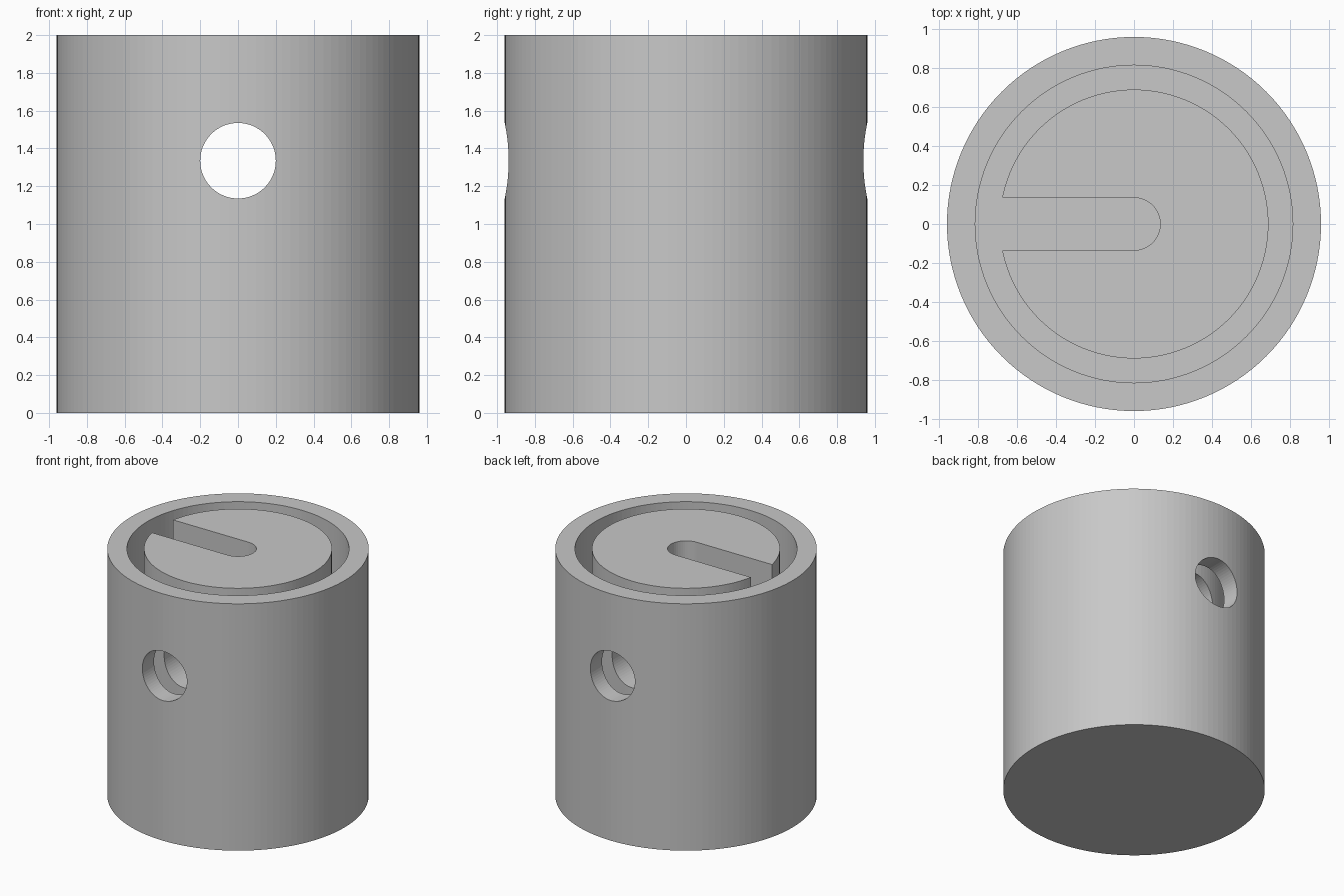
import bpy, bmesh
from math import pi, sin, cos
from mathutils import Matrix, Vector

cube = bpy.data.objects.get("Cube")
if cube:
    bpy.data.objects.remove(cube, do_unlink=True)

HEIGHT, OUTER_R = 2.0, 0.96
WALL_INNER_R, CORE_R = 0.815, 0.69
GROOVE_FLOOR = 0.67
SLOT_HALF, HOLE_R, HOLE_Z = 0.135, 0.2, 1.335
SEGMENTS = 128

grey = bpy.data.materials.new("plain grey")
grey.use_nodes = True
grey.diffuse_color = (0.58, 0.58, 0.58, 1)
grey.node_tree.nodes["Principled BSDF"].inputs["Base Color"].default_value = (0.58, 0.58, 0.58, 1)


def to_object(name, bm):
    bmesh.ops.recalc_face_normals(bm, faces=bm.faces)
    mesh = bpy.data.meshes.new(name)
    bm.to_mesh(mesh)
    bm.free()
    mesh.materials.append(grey)
    obj = bpy.data.objects.new(name, mesh)
    bpy.context.collection.objects.link(obj)
    return obj


def lathe(name, profile):
    """Revolve an (r, z) profile around the z axis."""
    bm = bmesh.new()
    verts = [bm.verts.new((r, 0, z)) for r, z in profile]
    edges = [bm.edges.new(pair) for pair in zip(verts, verts[1:])]
    bmesh.ops.spin(bm, geom=verts + edges, cent=(0, 0, 0), axis=(0, 0, 1),
                   angle=2 * pi, steps=SEGMENTS, use_merge=True)
    bmesh.ops.remove_doubles(bm, verts=bm.verts, dist=0.0001)
    return to_object(name, bm)


def prism(name, outline, z0, z1):
    """Extrude an (x, y) outline upward."""
    bm = bmesh.new()
    face = bm.faces.new([bm.verts.new((x, y, z0)) for x, y in outline])
    top = bmesh.ops.extrude_face_region(bm, geom=[face])["geom"]
    moved = [v for v in top if isinstance(v, bmesh.types.BMVert)]
    bmesh.ops.translate(bm, verts=moved, vec=Vector((0, 0, z1 - z0)))
    return to_object(name, bm)


def cut(target, cutter):
    """Subtract the cutter for good, then remove it."""
    cutter.hide_render = True
    mod = target.modifiers.new("cut", 'BOOLEAN')
    mod.operation, mod.solver, mod.object = 'DIFFERENCE', 'EXACT', cutter
    bpy.context.view_layer.update()
    graph = bpy.context.evaluated_depsgraph_get()
    mesh = bpy.data.meshes.new_from_object(target.evaluated_get(graph))
    target.modifiers.clear()
    target.data = mesh
    bpy.data.objects.remove(cutter, do_unlink=True)


# Solid base, outer wall, ring groove and core in one turned profile
body = lathe("grooved_cylinder", [
    (0, 0), (OUTER_R, 0), (OUTER_R, HEIGHT), (WALL_INNER_R, HEIGHT),
    (WALL_INNER_R, GROOVE_FLOOR), (CORE_R, GROOVE_FLOOR), (CORE_R, HEIGHT), (0, HEIGHT)])

# Round-ended slot from the middle of the core out into the groove
arc = [(SLOT_HALF * sin(pi * i / 24), -SLOT_HALF * cos(pi * i / 24)) for i in range(25)]
outline = arc + [(-0.75, SLOT_HALF), (-0.75, -SLOT_HALF)]
cut(body, prism("slot_cutter", outline, GROOVE_FLOOR + 0.002, HEIGHT + 0.1))

# Cross hole straight through from front to back
bm = bmesh.new()
bmesh.ops.create_cone(bm, cap_ends=True, segments=64, radius1=HOLE_R, radius2=HOLE_R, depth=3,
                      matrix=Matrix.Translation((0, 0, HOLE_Z)) @ Matrix.Rotation(pi / 2, 4, 'X'))
cut(body, to_object("hole_cutter", bm))
